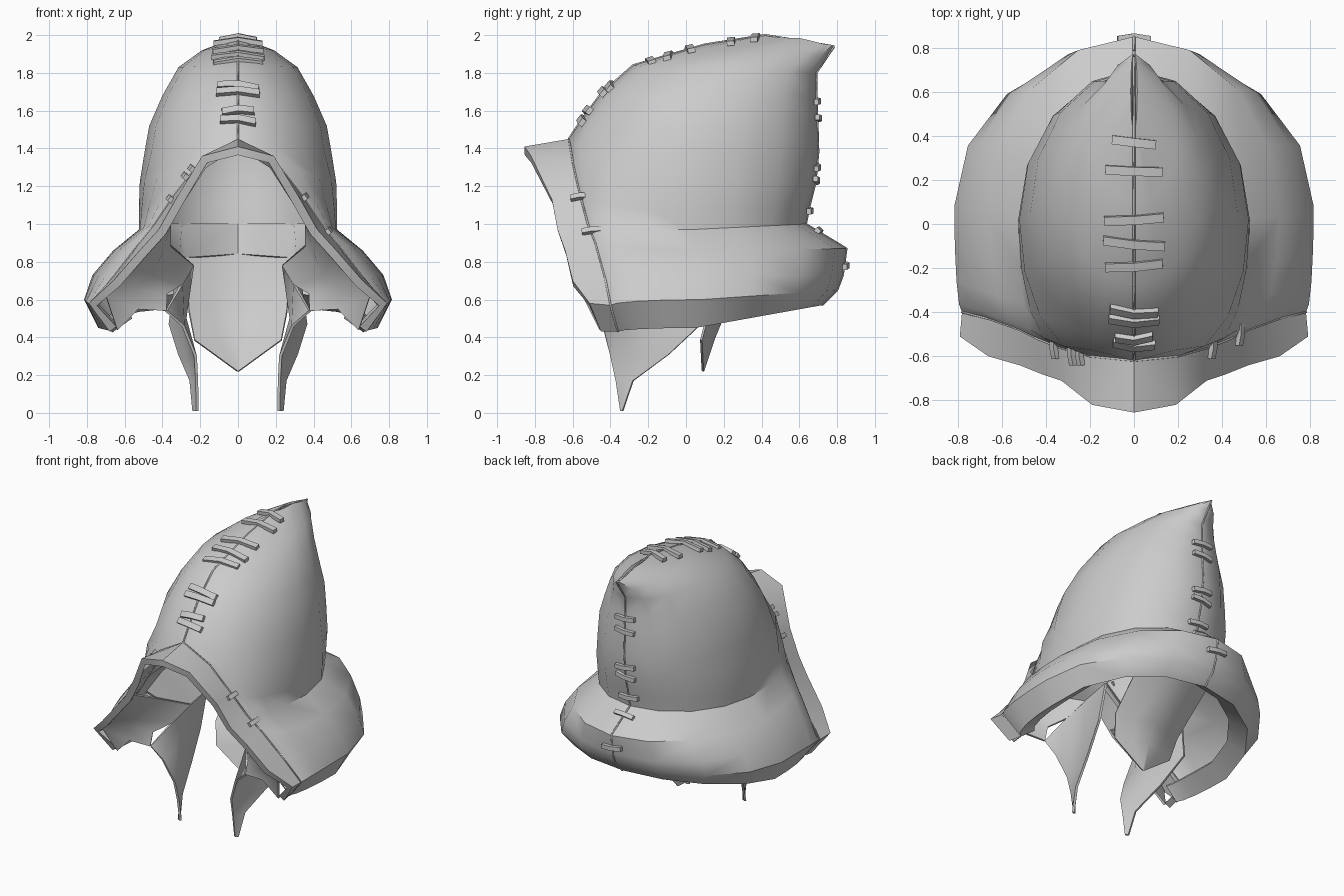
import bpy, bmesh, math
from mathutils import Vector, Matrix

cube = bpy.data.objects.get("Cube")
if cube:
    bpy.data.objects.remove(cube)

cloth = bpy.data.materials.new("grey cloth")
cloth.use_nodes = True
GREY = (0.6, 0.6, 0.6, 1)
cloth.diffuse_color = GREY
cloth.node_tree.nodes["Principled BSDF"].inputs["Base Color"].default_value = GREY


def finish(ob, angle=0.75):
    """Apply modifiers, then shade smooth with sharp creases."""
    bpy.ops.object.select_all(action='DESELECT')
    ob.select_set(True)
    bpy.context.view_layer.objects.active = ob
    for m in list(ob.modifiers):
        bpy.ops.object.modifier_apply(modifier=m.name)
    bpy.ops.object.shade_smooth_by_angle(angle=angle)
    return ob


def add_object(name, mesh):
    ob = bpy.data.objects.new(name, mesh)
    bpy.context.collection.objects.link(ob)
    mesh.materials.append(cloth)
    return ob


def sheet(name, rows, thick, offset=-1):
    """Loft one half from rows of points, mirror it and give it thickness."""
    n = len(rows[0])
    verts = [p for row in rows for p in row]
    faces = [(i * n + j, (i + 1) * n + j, (i + 1) * n + j + 1, i * n + j + 1)
             for i in range(len(rows) - 1) for j in range(n - 1)]
    mesh = bpy.data.meshes.new(name)
    mesh.from_pydata(verts, [], faces)
    ob = add_object(name, mesh)
    mirror = ob.modifiers.new("mirror", 'MIRROR')
    mirror.merge_threshold = 0.002
    solid = ob.modifiers.new("thickness", 'SOLIDIFY')
    solid.thickness, solid.offset = thick, offset
    return finish(ob)


def hood_row(front, side, back, n=4):
    """Quarter ellipse from front to side, then from side to back seam."""
    (xf, yf, zf), (w, ys, zs), (yb, zb) = front, side, back
    pts = []
    for k in range(n):
        s, c = math.sin(k * math.pi / 2 / n), math.cos(k * math.pi / 2 / n)
        pts.append((xf + (w - xf) * s, ys + (yf - ys) * c, zf + (zs - zf) * s))
    for k in range(n + 1):
        s, c = math.sin(k * math.pi / 2 / n), math.cos(k * math.pi / 2 / n)
        pts.append((w * c if k < n else 0, ys + (yb - ys) * s, zs + (zb - zs) * s))
    return pts


# Front seam where the brim band meets the hood, and the band's outer edge
seam = [(0, -.62, 1.45), (.2, -.6, 1.33), (.34, -.56, 1.15), (.44, -.52, 1.0),
        (.52, -.48, .9), (.66, -.43, .72), (.78, -.4, .57), (.66, -.36, .43)]
edge = [(0, -.855, 1.41), (.19, -.82, 1.36), (.33, -.71, 1.13), (.42, -.68, .97),
        (.52, -.64, .86), (.66, -.6, .7), (.79, -.51, .58), (.68, -.45, .43)]

# Hood: crown, then neck, then the flared collar and its turned-in hem
crown = [hood_row((0, .42, 2.0), (.015, .6, 1.985), (.785, 1.94)),
         hood_row((0, .1, 1.95), (.19, .36, 1.92), (.75, 1.89)),
         hood_row((0, -.28, 1.84), (.315, .2, 1.83), (.69, 1.8)),
         hood_row((0, -.45, 1.69), (.4, .1, 1.68), (.69, 1.68)),
         hood_row((0, -.56, 1.54), (.47, .05, 1.52), (.695, 1.55))]
sides = [((.495, .02, 1.38), (.7, 1.38)), ((.52, .02, 1.22), (.685, 1.22)),
         ((.525, .02, 1.07), (.655, 1.1)), ((.525, .02, .97), (.635, 1.0)),
         ((.66, .04, .86), (.85, .87)), ((.77, .06, .73), (.83, .73)),
         ((.815, .08, .6), (.8, .65)), ((.74, .05, .45), (.72, .57))]
body = [hood_row(f, s, b) for f, (s, b) in zip(seam, sides)]
hem = [hood_row((.56, -.34, .5), (.62, .04, .53), (.6, .65))]
sheet("hood", crown + body + hem, .025)
sheet("brim_band", [seam, edge], .045)

# Lining that rolls from the brim into the neck
sheet("front_lining", [
    [(.36, -.67, 1.0), (.5, -.62, .84), (.7, -.54, .62), (.64, -.45, .44)],
    [(.36, -.42, .88), (.45, -.48, .72), (.56, -.5, .66), (.53, -.47, .55)],
    [(.24, -.2, .78), (.3, -.32, .68), (.38, -.42, .63), (.38, -.45, .54)]], .015, 0)
sheet("neck_lining", [
    [(0, .62, 1.0), (.3, .5, 1.0), (.49, .15, 1.0), (.47, -.2, .95), (.38, -.5, .95)],
    [(0, .56, .84), (.28, .42, .82), (.32, .1, .75), (.24, -.2, .78), (.36, -.42, .88)]],
    .012, 0)

# Hanging lapels, tapering to a point
sheet("hanging_lapels", [
    [(.32, .1, .75), (.24, -.2, .78), (.3, -.32, .68), (.38, -.45, .54)],
    [(.36, .08, .47), (.3, -.15, .48), (.28, -.32, .5), (.29, -.44, .46)],
    [(.31, -.09, .31), (.27, -.2, .3), (.24, -.3, .3), (.225, -.4, .3)],
    [(.25, -.28, .17), (.24, -.31, .17), (.23, -.34, .17), (.218, -.37, .17)],
    [(.235, -.335, .01), (.23, -.338, .01), (.222, -.342, .01), (.215, -.345, .01)]],
    .015, 0)

# Pointed bib at the back of the neck
sheet("neck_bib", [
    [(0, .56, .84), (.15, .52, .835), (.28, .42, .82)],
    [(0, .2, .52), (.13, .17, .52), (.26, .12, .54)],
    [(0, .15, .4), (.11, .12, .4), (.23, .08, .385)],
    [(0, .09, .22), (.005, .09, .222), (.01, .088, .225)]], .012, 0)


def cord(name, pts):
    """Thin sewn line along a path."""
    cu = bpy.data.curves.new(name, 'CURVE')
    cu.dimensions = '3D'
    cu.bevel_depth, cu.bevel_resolution = .006, 0
    sp = cu.splines.new('POLY')
    sp.points.add(len(pts) - 1)
    for q, p in zip(sp.points, pts):
        q.co = (*p, 1)
    cu.materials.append(cloth)
    bpy.context.collection.objects.link(bpy.data.objects.new(name, cu))


rows = crown + body
top_line = [r[0] for r in reversed(crown)] + [rows[0][-1]]
cord("crown_seam", [seam[0]] + top_line)
cord("back_seam", [r[-1] for r in rows])
cord("brim_seam", [(-x, y, z) for x, y, z in reversed(seam)] + seam[1:])


def stitch(name, at, across, normal, length, sag, tilt=0, width=.03):
    """Flat thread over a seam, with its ends bent down."""
    n = Vector(normal).normalized()
    a = Vector(across)
    a = Matrix.Rotation(tilt, 3, n) @ (a - n * a.dot(n)).normalized()
    b = n.cross(a)
    bm = bmesh.new()
    bmesh.ops.create_cube(bm, size=1)
    bmesh.ops.bisect_plane(bm, geom=bm.verts[:] + bm.edges[:] + bm.faces[:],
                           plane_co=(0, 0, 0), plane_no=(1, 0, 0))
    for v in bm.verts:
        x, y, z = v.co
        drop = sag if abs(x) > .1 else 0
        v.co = Vector(at) + a * x * length + b * y * width + n * (z * .025 + .012 - drop)
    mesh = bpy.data.meshes.new(name)
    bm.to_mesh(mesh)
    bm.free()
    finish(add_object(name, mesh), .5)


# Stitches over the crown seam: y, z, length
for i, (y, z, l) in enumerate([(-.55, 1.55, .19), (-.52, 1.6, .17), (-.44, 1.7, .23),
                               (-.40, 1.73, .22), (-.19, 1.86, .26), (-.09, 1.89, .28),
                               (.02, 1.925, .27), (.24, 1.965, .26), (.37, 1.985, .2)]):
    lean = (y - .45) * (1.3 if y < -.3 else .5)
    stitch("crown_stitch", (0, y, z), (1, 0, 0), (0, lean, 1), l, .02,
           (-.1, .06, -.04, -.12, .07)[i % 5], .04)

# Stitches over the back seam
for i, (y, z) in enumerate([(.69, 1.65), (.695, 1.56), (.69, 1.3), (.685, 1.23),
                            (.65, 1.07), (.70, .96), (.84, .78)]):
    stitch("back_stitch", (0, y, z), (1, 0, 0), (0, 1, 0 if i != 5 else 1),
           .15, .012, (.05, -.07, .1, -.12)[i % 4])

# Stitches over the brim seam
for x, y, z in [(.35, -.56, 1.14), (.475, -.5, .96), (-.24, -.59, 1.29),
                (-.275, -.59, 1.25), (-.355, -.56, 1.13)]:
    side = 1 if x > 0 else -1
    stitch("brim_stitch", (x, y, z), (0, 1, .05), (side * .8, -.15, .6), .1, .006)
